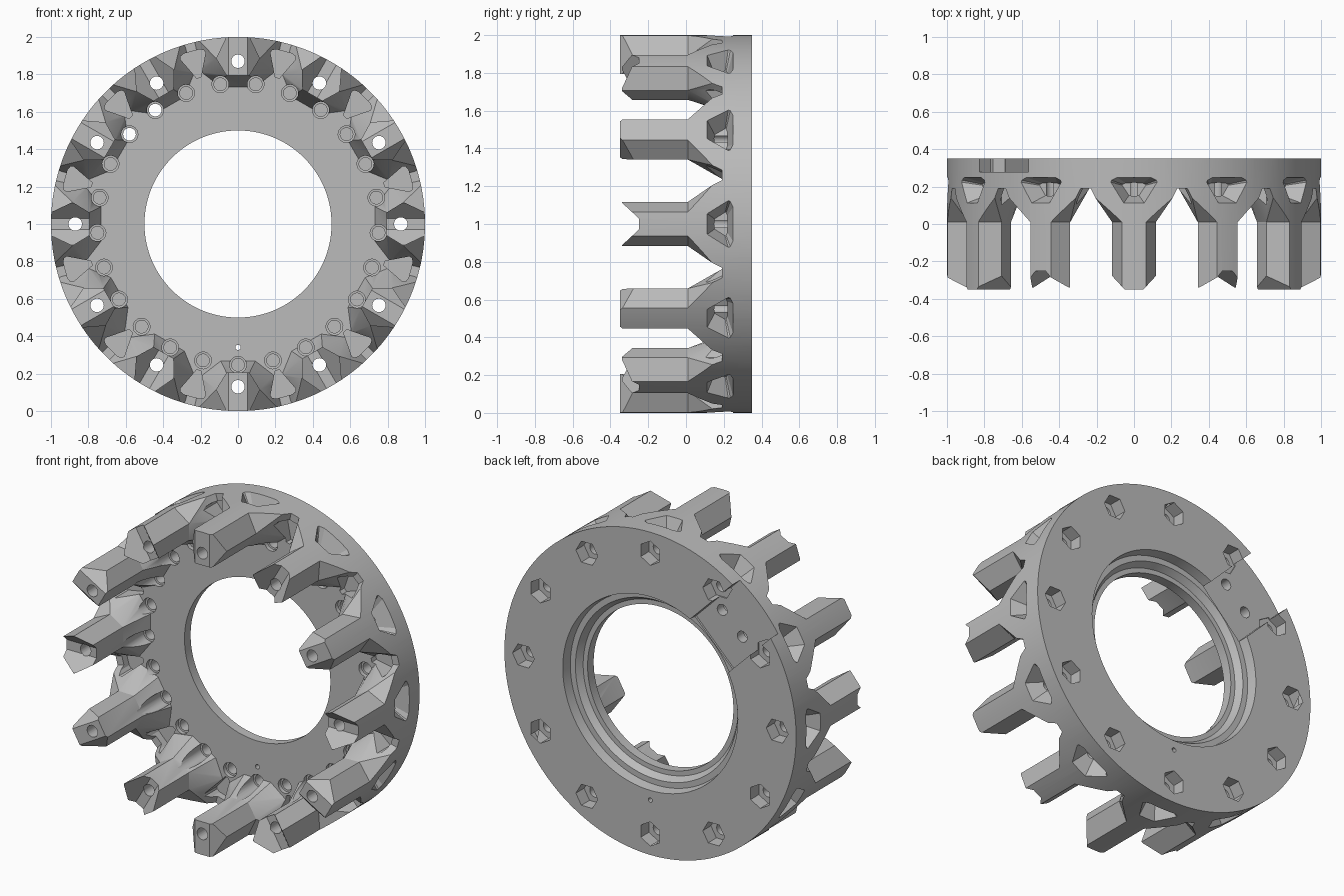
import bpy
import bmesh
from math import cos, sin, pi, radians
from mathutils import Matrix, Vector

if "Cube" in bpy.data.objects:
    bpy.data.objects.remove(bpy.data.objects["Cube"])

grey = bpy.data.materials.new("plain grey")
grey.use_nodes = True
grey.diffuse_color = (0.5, 0.5, 0.5, 1)
grey.node_tree.nodes["Principled BSDF"].inputs["Base Color"].default_value = (0.5, 0.5, 0.5, 1)


def make_object(name, bm):
    bmesh.ops.recalc_face_normals(bm, faces=bm.faces)
    mesh = bpy.data.meshes.new(name)
    bm.to_mesh(mesh)
    bm.free()
    mesh.materials.append(grey)
    obj = bpy.data.objects.new(name, mesh)
    bpy.context.collection.objects.link(obj)
    return obj


def loft(bm, sections, degrees):
    """Skin sections of (radial, tangential, depth) points, placed at an angle on the wheel."""
    a = radians(degrees)
    rows = [[bm.verts.new((r * cos(a) - t * sin(a), y, 1 + r * sin(a) + t * cos(a)))
             for r, t, y in sec] for sec in sections]
    faces = [bm.faces.new(rows[0]), bm.faces.new(rows[-1][::-1])]
    n = len(rows[0])
    for low, high in zip(rows, rows[1:]):
        for i in range(n):
            j = (i + 1) % n
            faces.append(bm.faces.new((low[i], low[j], high[j], high[i])))
    bmesh.ops.triangulate(bm, faces=faces[2:])


def circle(centre, radius, y, n=20):
    return [(centre + radius * cos(2 * pi * i / n), radius * sin(2 * pi * i / n), y)
            for i in range(n)]


def mirrored(half):
    """Close a half outline of (a, t) points by mirroring t."""
    return half + [(a, -t) for a, t in reversed(half)]


def combine(target, tool, operation):
    mod = target.modifiers.new("boolean", 'BOOLEAN')
    mod.operation = operation
    mod.solver = 'EXACT'
    mod.object = tool
    bpy.context.view_layer.objects.active = target
    bpy.ops.object.modifier_apply(modifier=mod.name)
    bpy.data.objects.remove(tool)


# Back ring with a stepped bore
bm = bmesh.new()
profile = [(0.5, 0.19), (1.02, 0.19), (1.02, 0.35), (0.6, 0.35),
           (0.59, 0.29), (0.555, 0.29), (0.53, 0.25), (0.5, 0.25)]
verts = [bm.verts.new((r, y, 1)) for r, y in profile]
edges = [bm.edges.new((verts[i - 1], verts[i])) for i in range(len(verts))]
bmesh.ops.spin(bm, geom=verts + edges, cent=(0, 0, 1), axis=(0, 1, 0),
               angle=2 * pi, steps=144, use_merge=True)
bmesh.ops.remove_doubles(bm, verts=bm.verts, dist=0.0001)
crown = make_object("toothed_ring", bm)

# Twelve hexagonal prongs, each flaring out into the ring
bar = mirrored([(0.795, 0.062), (0.885, 0.117), (1.005, 0.06)])
foot = mirrored([(0.725, 0.095), (0.81, 0.205), (1.03, 0.255)])
bm = bmesh.new()
for k in range(12):
    tip = -0.35 if k % 2 else -0.34
    loft(bm, [[(r, t, tip) for r, t in bar], [(r, t, 0.01) for r, t in bar],
              [(r, t, 0.21) for r, t in foot]], 30 * k)
combine(crown, make_object("prongs", bm), 'UNION')

# Trim everything to the round outside
bm = bmesh.new()
bmesh.ops.create_cone(bm, cap_ends=True, segments=180, radius1=1, radius2=1, depth=2,
                      matrix=Matrix.Translation(Vector((0, 0, 1))) @ Matrix.Rotation(pi / 2, 4, 'X'))
combine(crown, make_object("outer_envelope", bm), 'INTERSECT')

# Prong tips alternate between a V notch and a bevelled ridge
bm = bmesh.new()
notch = [(0.03, -0.25), (0.132, -0.36), (-0.132, -0.36), (-0.03, -0.25)]
bevel = [(0.04, -0.361), (0.14, -0.253), (0.14, -0.361)]
for k in range(12):
    shapes = [bevel, [(-t, y) for t, y in bevel]] if k % 2 else [notch]
    for shape in shapes:
        loft(bm, [[(r, t, y) for t, y in shape] for r in (0.7, 1.1)], 30 * k)
combine(crown, make_object("tip_cutters", bm), 'DIFFERENCE')

# Tapered pockets in the outside of each prong foot
bm = bmesh.new()
pocket = [(0.06, 0.105), (0.14, 0.228), (0.135, 0.24), (0.1, 0.255)]
pocket += [(-t, y) for t, y in reversed(pocket)]
for k in range(12):
    loft(bm, [[(r, t * s, 0.19 + (y - 0.19) * s) for t, y in pocket]
              for r, s in ((1.03, 1.06), (0.9, 0.45))], 30 * k)
combine(crown, make_object("side_pocket_cutters", bm), 'DIFFERENCE')

# Triangular pockets in the front between the prongs
bm = bmesh.new()
triangle = mirrored([(0.81, 0.012), (0.93, 0.07), (0.945, 0.065), (0.955, 0.045)])
for k in range(12):
    loft(bm, [[(r, t, y) for r, t in triangle] for y in (0.05, 0.235)], 30 * k + 15)
combine(crown, make_object("front_pocket_cutters", bm), 'DIFFERENCE')

# Twenty-five stepped holes around the front face
bm = bmesh.new()
for k in range(25):
    loft(bm, [circle(0.753, 0.045, -0.02), circle(0.753, 0.045, 0.215),
              circle(0.753, 0.034, 0.216), circle(0.753, 0.034, 0.3)], -90 + 14.4 * k)
combine(crown, make_object("bolt_hole_cutters", bm), 'DIFFERENCE')

# Through holes along the prongs, and a small locating hole
bm = bmesh.new()
for k in range(12):
    loft(bm, [circle(0.87, 0.036, y) for y in (-0.5, 0.5)], 30 * k)
loft(bm, [circle(0.66, 0.014, y, 12) for y in (0, 0.5)], -90)
combine(crown, make_object("through_hole_cutters", bm), 'DIFFERENCE')

# Hexagonal nut recesses in the back
bm = bmesh.new()
for k in range(12):
    loft(bm, [circle(0.87, 0.075, y, 6) for y in (0.27, 0.4)], 30 * k)
combine(crown, make_object("nut_recess_cutters", bm), 'DIFFERENCE')

# Wide slot across the back
bm = bmesh.new()
slot = [(0.56, 0.185), (1.1, 0.185), (1.1, -0.185), (0.56, -0.185)]
loft(bm, [[(r, t, y) for r, t in slot] for y in (0.278, 0.4)], 135)
combine(crown, make_object("slot_cutter", bm), 'DIFFERENCE')

# Smooth the round surfaces and keep the edges sharp
bpy.ops.object.select_all(action='DESELECT')
crown.select_set(True)
bpy.context.view_layer.objects.active = crown
bpy.ops.object.shade_smooth_by_angle(angle=radians(22))
